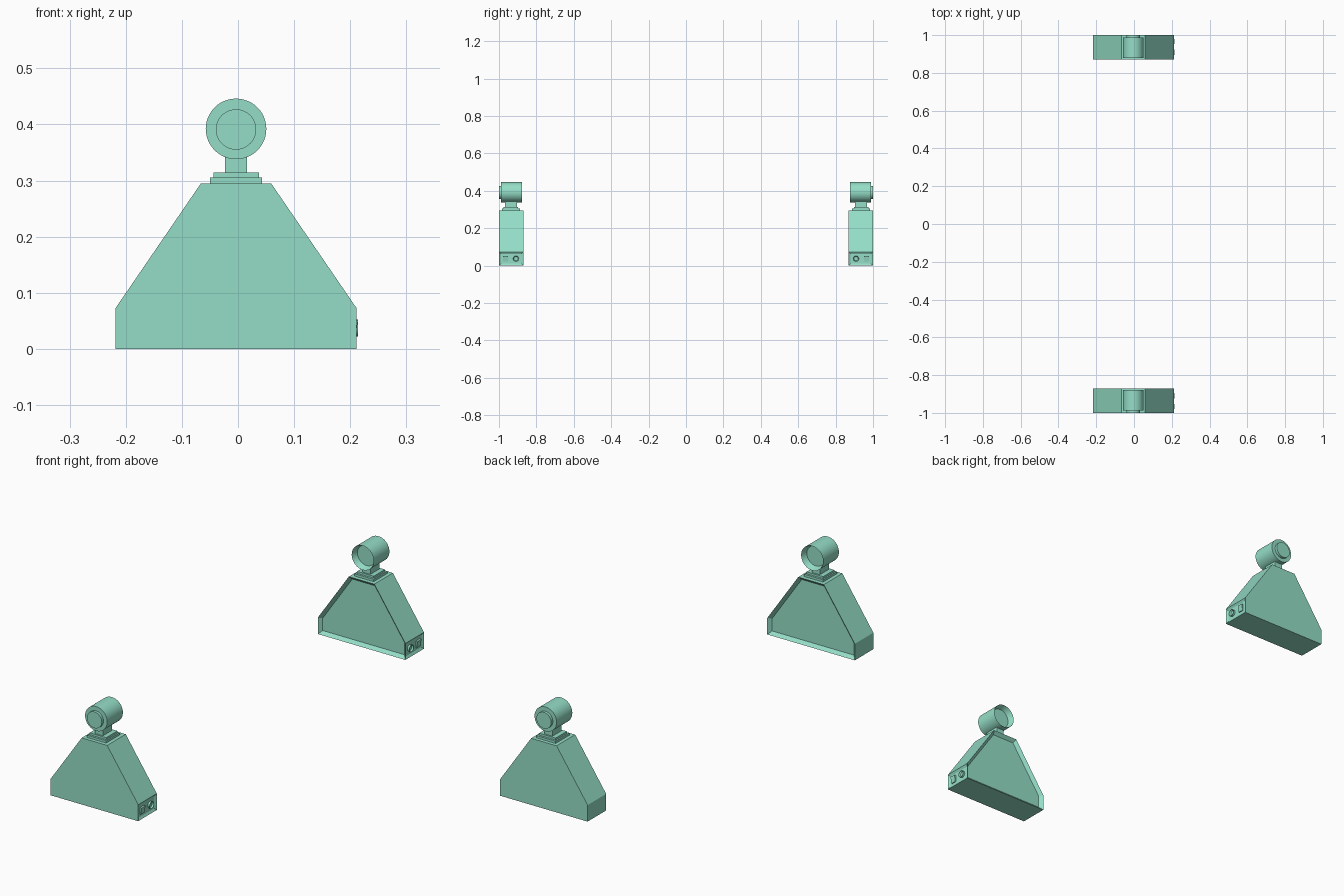
import bpy, bmesh, math
from mathutils import Matrix, Vector

if "Cube" in bpy.data.objects:
    bpy.data.objects.remove(bpy.data.objects["Cube"], do_unlink=True)

mint = bpy.data.materials.new("mint_green")
mint.use_nodes = True
COLOUR = (0.30, 0.73, 0.57, 1)
mint.diffuse_color = COLOUR
mint.node_tree.nodes["Principled BSDF"].inputs["Base Color"].default_value = COLOUR

CX = -0.0035            # centre line of each stand


def finish(bm, name, smooth=False):
    bmesh.ops.recalc_face_normals(bm, faces=bm.faces)
    mesh = bpy.data.meshes.new(name)
    bm.to_mesh(mesh)
    bm.free()
    mesh.materials.append(mint)
    ob = bpy.data.objects.new(name, mesh)
    bpy.context.collection.objects.link(ob)
    if smooth:
        bpy.ops.object.select_all(action='DESELECT')
        ob.select_set(True)
        bpy.context.view_layer.objects.active = ob
        bpy.ops.object.shade_smooth_by_angle(angle=math.radians(35))
    return ob


def box(name, centre, size):
    bm = bmesh.new()
    bmesh.ops.create_cube(bm, size=1, matrix=Matrix.Translation(centre) @ Matrix.Diagonal((*size, 1)))
    return finish(bm, name)


def sink(bm, direction, border, depth):
    """Inset the face looking along direction and push it inwards."""
    bm.normal_update()
    face = max(bm.faces, key=lambda f: f.normal.dot(direction) + f.calc_area())
    bmesh.ops.inset_region(bm, faces=[face], thickness=border, use_even_offset=True)
    bmesh.ops.translate(bm, verts=face.verts, vec=-direction * depth)


def cylinder(name, centre, axis, radius, length, border=0, depth=0):
    """Cylinder along axis, with an optional hollow in its far end."""
    bm = bmesh.new()
    bmesh.ops.create_cone(bm, cap_ends=True, segments=48, radius1=radius, radius2=radius, depth=length)
    if depth:
        sink(bm, Vector((0, 0, 1)), border, depth)
    turn = Vector((0, 0, 1)).rotation_difference(axis).to_matrix().to_4x4()
    bm.transform(Matrix.Translation(centre) @ turn)
    return finish(bm, name, True)


def body(name, s):
    half = [(0.2145, 0), (0.2145, 0.073), (0.0625, 0.295)]
    outline = half + [(-x, z) for x, z in reversed(half)]
    bm = bmesh.new()
    face = bm.faces.new([bm.verts.new((CX + x, s, z)) for x, z in outline])
    ext = bmesh.ops.extrude_face_region(bm, geom=[face])
    bmesh.ops.translate(bm, verts=[v for v in ext["geom"] if isinstance(v, bmesh.types.BMVert)],
                        vec=(0, -s * 0.13, 0))
    bmesh.ops.recalc_face_normals(bm, faces=bm.faces)
    # recessed inner panel and recessed connector panel
    sink(bm, Vector((0, -s, 0)), 0.014, 0.014)
    sink(bm, Vector((1, 0, 0)), 0.010, 0.006)
    return finish(bm, name)


for label, s in (("front", -1), ("back", 1)):
    inward = Vector((0, -s, 0))
    body(label + "_stand_body", s)
    # stepped collar and neck
    box(label + "_lower_collar", (CX, s * 0.936, 0.2995), (0.093, 0.096, 0.011))
    box(label + "_upper_collar", (CX, s * 0.936, 0.309), (0.081, 0.078, 0.010))
    box(label + "_neck", (CX, s * 0.936, 0.328), (0.039, 0.064, 0.034))
    # sensor barrel, open towards the other stand, with a cap on its outer end
    cylinder(label + "_barrel", (CX, s * 0.933, 0.392), inward, 0.054, 0.110, 0.010, 0.026)
    cylinder(label + "_barrel_cap", (CX, s * 0.992, 0.391), inward, 0.036, 0.016)
    # connector panel: rocker switch and round socket
    rocker = box(label + "_rocker_switch", (0.209, s * 0.966, 0.036), (0.010, 0.026, 0.030))
    for v in rocker.data.vertices:
        if v.co.x > 0.21 and v.co.z < 0.03:
            v.co.x -= 0.005
    cylinder(label + "_socket", (0.209, s * 0.909, 0.037), Vector((1, 0, 0)), 0.015, 0.010, 0.004, 0.007)
